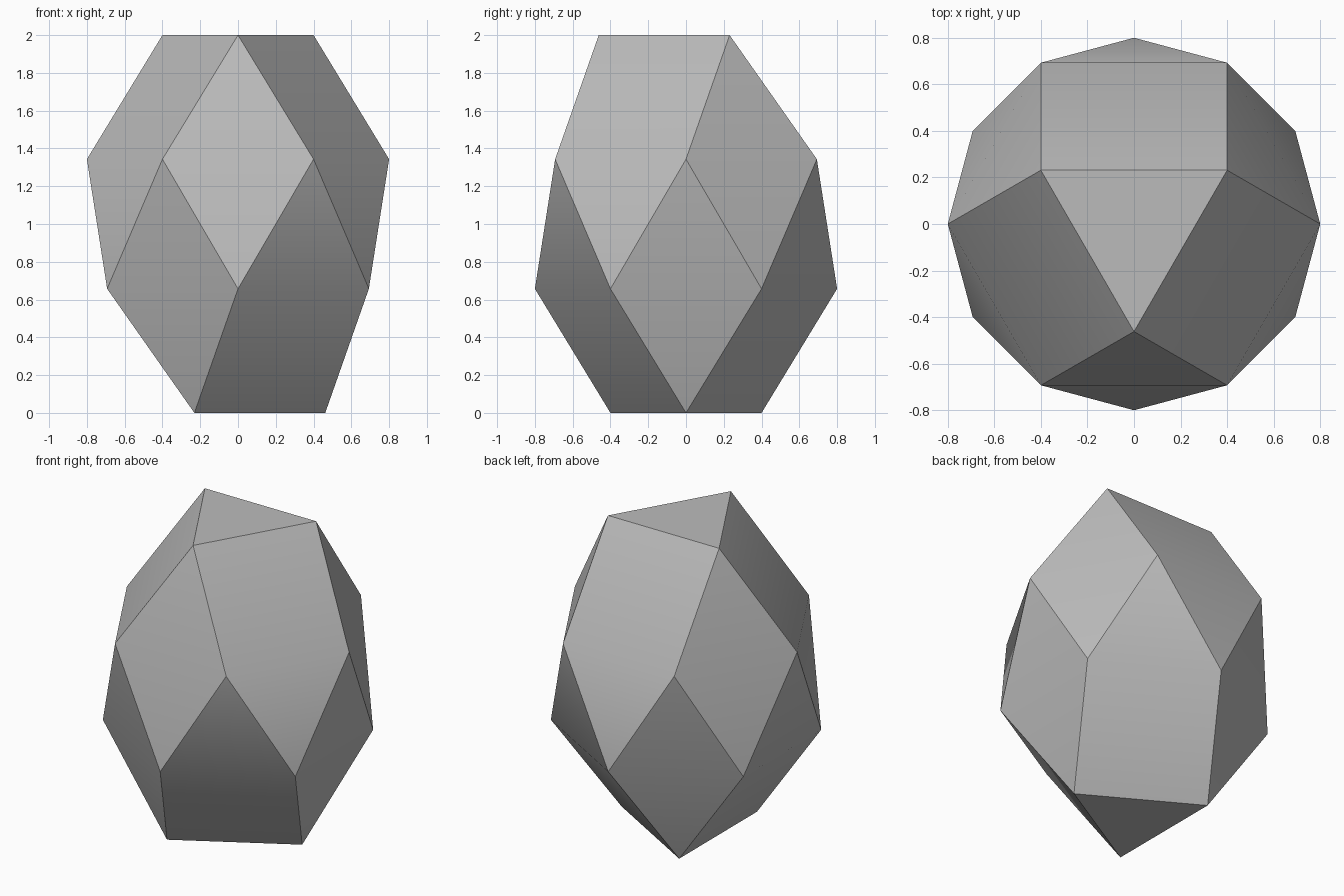
import bpy
import bmesh
from math import radians, sin, cos, tau

if "Cube" in bpy.data.objects:
    bpy.data.objects.remove(bpy.data.objects["Cube"], do_unlink=True)


def ring(bm, count, radius, z, start):
    """Add evenly spaced vertices around the vertical axis."""
    for i in range(count):
        a = radians(start) + tau * i / count
        bm.verts.new((radius * cos(a), radius * sin(a), z))


# Stone colour
grey = bpy.data.materials.new("stone_grey")
grey.use_nodes = True
colour = (0.5, 0.5, 0.5, 1)
grey.diffuse_color = colour
grey.node_tree.nodes["Principled BSDF"].inputs["Base Color"].default_value = colour

# Faceted stone: triangular caps joined through two staggered six-sided rings
bm = bmesh.new()
ring(bm, 3, 0.462, 0, 0)
ring(bm, 6, 0.8, 0.657, 30)
ring(bm, 6, 0.8, 1.343, 0)
ring(bm, 3, 0.462, 2, 30)
bmesh.ops.convex_hull(bm, input=bm.verts[:])
bmesh.ops.recalc_face_normals(bm, faces=bm.faces[:])

mesh = bpy.data.meshes.new("faceted_stone")
bm.to_mesh(mesh)
bm.free()
mesh.materials.append(grey)
stone = bpy.data.objects.new("faceted_stone", mesh)
bpy.context.collection.objects.link(stone)

# Soft folds inside each facet, crisp edges between facets
bpy.ops.object.select_all(action="DESELECT")
stone.select_set(True)
bpy.context.view_layer.objects.active = stone
bpy.ops.object.shade_smooth_by_angle(angle=radians(30))
